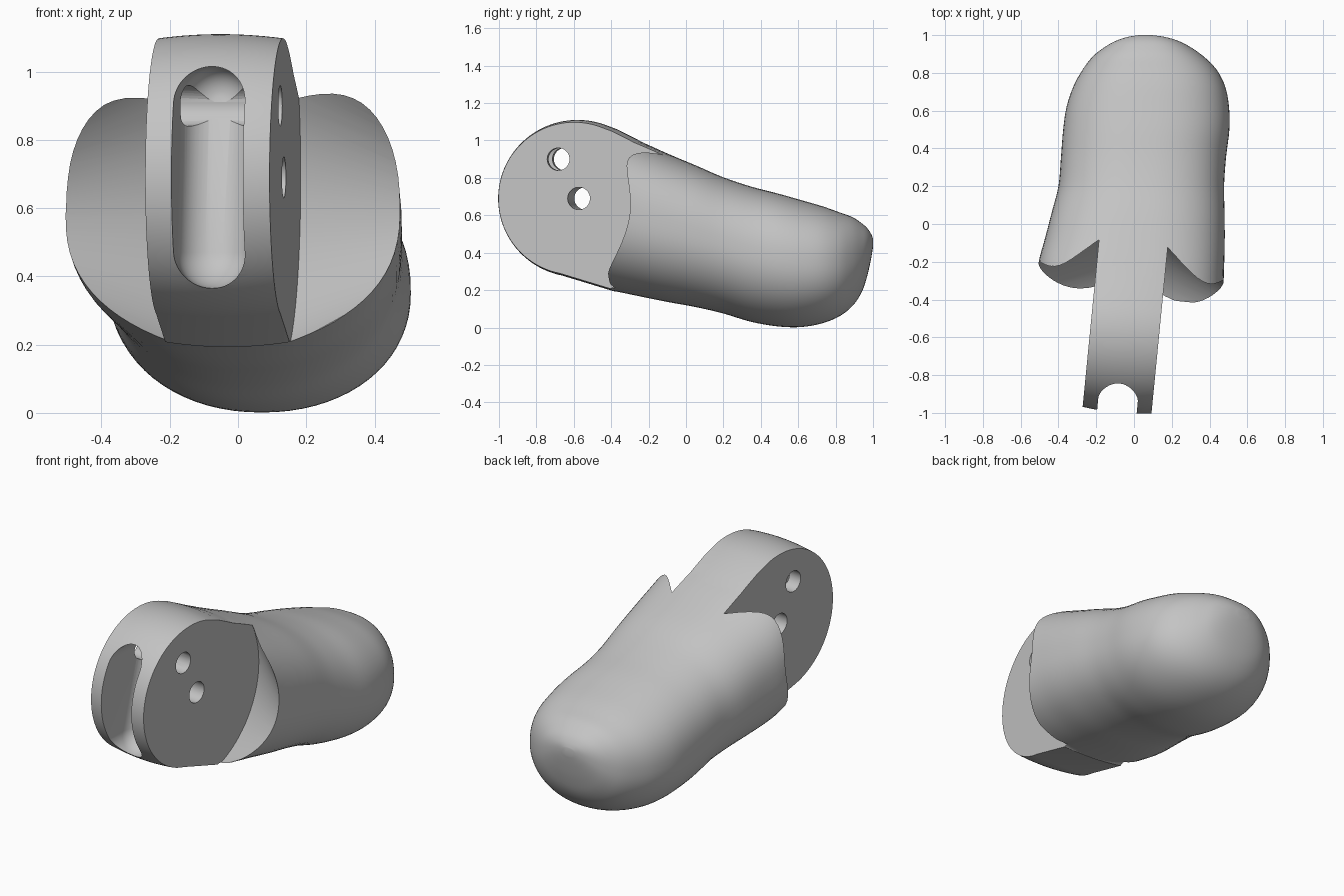
import bpy, bmesh, math
from mathutils import Matrix, Vector

if "Cube" in bpy.data.objects:
    bpy.data.objects.remove(bpy.data.objects["Cube"])

mat = bpy.data.materials.new("light grey plastic")
mat.use_nodes = True
grey = (0.55, 0.55, 0.55, 1)
mat.diffuse_color = grey
mat.node_tree.nodes["Principled BSDF"].inputs["Base Color"].default_value = grey

# Hinge frame: local x runs across the tongue, local y along it
HINGE = Matrix.Translation((-0.05, -0.58, 0.69)) @ Matrix.Rotation(math.radians(-5.6), 4, 'Z')


def loft(name, rings, matrix=Matrix()):
    """Skin a closed solid over rings that share a point count."""
    bm = bmesh.new()
    loops = [[bm.verts.new(matrix @ Vector(p)) for p in ring] for ring in rings]
    n = len(loops[0])
    for a, b in zip(loops, loops[1:]):
        for i in range(n):
            j = (i + 1) % n
            bm.faces.new((a[i], a[j], b[j], b[i]))
    bm.faces.new(loops[0])
    bm.faces.new(loops[-1][::-1])
    bmesh.ops.recalc_face_normals(bm, faces=bm.faces)
    mesh = bpy.data.meshes.new(name)
    bm.to_mesh(mesh)
    bm.free()
    mesh.materials.append(mat)
    obj = bpy.data.objects.new(name, mesh)
    bpy.context.collection.objects.link(obj)
    return obj


def combine(target, other, operation):
    """Apply a boolean and discard the second solid."""
    mod = target.modifiers.new(operation.lower(), 'BOOLEAN')
    mod.operation = operation
    mod.solver = 'EXACT'
    mod.object = other
    bpy.context.view_layer.objects.active = target
    bpy.ops.object.modifier_apply(modifier=mod.name)
    bpy.data.objects.remove(other)


def disc(x, radius, y=0, z=0, n=96):
    return [(x, y + radius * math.cos(math.tau * i / n), z + radius * math.sin(math.tau * i / n))
            for i in range(n)]


def catmull(a, b, c, d, t):
    return [0.5 * (2 * q + (r - p) * t + (2 * p - 5 * q + 4 * r - s) * t * t
                   + (3 * q - p - 3 * r + s) * t ** 3) for p, q, r, s in zip(a, b, c, d)]


def section(y, left, right, low, high, n=72):
    """Rounded finger section; the knuckle end is boxier and skewed to follow the hinge."""
    knuckle = min(1, max(0, (0.2 - y) / 0.5))
    cx, cz, w, h = (left + right) / 2, (low + high) / 2, (right - left) / 2, (high - low) / 2
    ring = []
    for i in range(n):
        c, s = math.cos(math.tau * i / n), math.sin(math.tau * i / n)
        e = 2 / (2.35 + 0.35 * knuckle if s > 0 else 2.1 + 0.1 * knuckle)
        x = cx + w * math.copysign(abs(c) ** e, c)
        z = cz + h * math.copysign(abs(s) ** e, s)
        ring.append((x, y - 0.1 * knuckle * x, z))
    return ring


# Finger body: y, left, right, low, high
stations = [
    (-0.385, -0.51, 0.475, 0.195, 1.045), (-0.25, -0.505, 0.475, 0.167, 0.995),
    (-0.1, -0.47, 0.48, 0.137, 0.93), (0.05, -0.435, 0.48, 0.11, 0.868),
    (0.2, -0.40, 0.477, 0.075, 0.803), (0.35, -0.387, 0.487, 0.03, 0.753),
    (0.5, -0.375, 0.505, 0.005, 0.714), (0.62, -0.357, 0.503, 0.003, 0.68),
    (0.73, -0.32, 0.482, 0.023, 0.648), (0.82, -0.27, 0.435, 0.06, 0.616),
    (0.89, -0.215, 0.365, 0.115, 0.59), (0.94, -0.15, 0.293, 0.19, 0.557),
    (0.97, -0.095, 0.233, 0.28, 0.53), (0.99, -0.035, 0.165, 0.37, 0.5),
    (1.0, 0.025, 0.095, 0.43, 0.475)]
rings = []
for k in range(len(stations) - 1):
    a, b, c = stations[max(k - 1, 0)], stations[k], stations[k + 1]
    d = stations[min(k + 2, len(stations) - 1)]
    rings += [section(*catmull(a, b, c, d, t / 4)) for t in range(4)]
rings.append(section(*stations[-1]))
finger = loft("fingertip_with_hinge_tongue", rings)

# Hinge tongue: round nose running back into the body, slightly crowned across
nose = [(0.42 * math.cos(math.radians(a)), 0.42 * math.sin(math.radians(a)))
        for a in range(70, 260, 3)]
outline = nose + [(0.2, -0.497), (0.45, -0.4), (0.5, 0.1), (0.47, 0.235), (0.3, 0.325), (0.21, 0.37)]
across = [i / 5 for i in range(-5, 6)]
tongue = loft("tongue", [[(0.2 * u, y * (1 - 0.035 * u * u), z * (1 - 0.035 * u * u))
                          for y, z in outline] for u in across], HINGE)
combine(finger, tongue, 'UNION')

# Conical shoulder cuts on both sides of the tongue
for side in (-1, 1):
    cone = loft("shoulder_cutter", [disc(side * 0.183, 0.53), disc(side * 0.7, 0.2, z=-0.08)], HINGE)
    combine(finger, cone, 'DIFFERENCE')


def stadium(y, radius, lean=0, n=32):
    """Upright slot outline with round ends, optionally leaning back."""
    ring = []
    for end in (1, -1):
        for i in range(n + 1):
            a = math.pi * i / n + (0 if end > 0 else math.pi)
            z = end * 0.22 + radius * math.sin(a)
            ring.append((radius * math.cos(a), y + lean * z, z))
    return ring


# Front slot with a rounded, leaning back wall
back = [stadium(-0.185 + 0.105 * math.sin(a), 0.105 * math.cos(a), 0.25)
        for a in (math.radians(8 * i) for i in range(11))]
combine(finger, loft("slot_cutter", [stadium(-0.6, 0.105)] + back, HINGE), 'DIFFERENCE')

# Two pin holes through the tongue
for y, z in ((0.025, 0), (-0.085, 0.21)):
    pin = loft("pin_cutter", [disc(-0.4, 0.06, y, z, 40), disc(0.4, 0.06, y, z, 40)], HINGE)
    combine(finger, pin, 'DIFFERENCE')

bpy.ops.object.select_all(action='DESELECT')
finger.select_set(True)
bpy.context.view_layer.objects.active = finger
bpy.ops.object.shade_smooth_by_angle(angle=math.radians(32))
